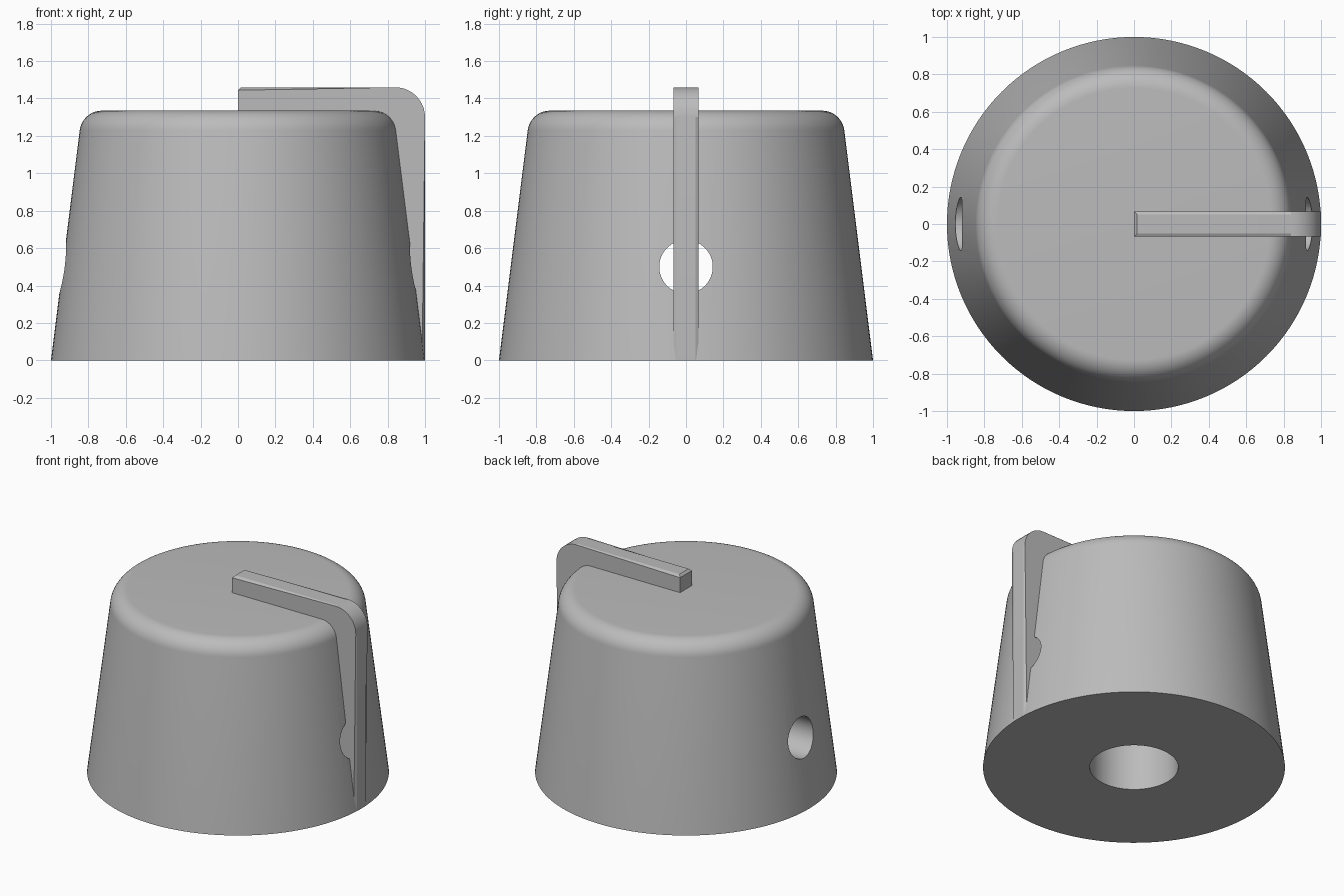
import bpy, bmesh
from math import sin, cos, pi, atan

if "Cube" in bpy.data.objects:
    bpy.data.objects.remove(bpy.data.objects["Cube"], do_unlink=True)

grey = bpy.data.materials.new("plain grey")
grey.use_nodes = True
COLOUR = (0.5, 0.5, 0.5, 1)
grey.diffuse_color = COLOUR
grey.node_tree.nodes["Principled BSDF"].inputs["Base Color"].default_value = COLOUR


def make_object(name, bm):
    bmesh.ops.recalc_face_normals(bm, faces=bm.faces)
    mesh = bpy.data.meshes.new(name)
    bm.to_mesh(mesh)
    bm.free()
    mesh.materials.append(grey)
    obj = bpy.data.objects.new(name, mesh)
    bpy.context.collection.objects.link(obj)
    return obj


def activate(obj):
    bpy.ops.object.select_all(action='DESELECT')
    obj.select_set(True)
    bpy.context.view_layer.objects.active = obj


def lathe(name, profile, steps=128):
    bm = bmesh.new()
    verts = [bm.verts.new((r, 0, z)) for r, z in profile]
    edges = [bm.edges.new(pair) for pair in zip(verts, verts[1:])]
    bmesh.ops.spin(bm, geom=verts + edges, axis=(0, 0, 1), cent=(0, 0, 0),
                   angle=2 * pi, steps=steps)
    bmesh.ops.remove_doubles(bm, verts=bm.verts, dist=1e-4)
    return make_object(name, bm)


def cut(target, cutter):
    mod = target.modifiers.new("cut", 'BOOLEAN')
    mod.operation = 'DIFFERENCE'
    mod.solver = 'EXACT'
    mod.object = cutter
    activate(target)
    bpy.ops.object.modifier_apply(modifier=mod.name)
    bpy.data.objects.remove(cutter, do_unlink=True)


# Tapered knob body with a rounded top rim
HEIGHT, TAPER, FILLET = 1.335, 0.125, 0.12
draft = atan(TAPER)
cz = HEIGHT - FILLET
cx = 1 - TAPER * cz - FILLET / cos(draft)
rim = [draft + (pi / 2 - draft) * i / 12 for i in range(13)]
profile = [(0, 0), (1, 0)]
profile += [(cx + FILLET * cos(a), cz + FILLET * sin(a)) for a in rim]
body = lathe("knob_body", profile + [(0, HEIGHT)])

# Shaft bore from below, and a set screw hole right across
cut(body, lathe("bore_cutter", [(0, -0.2), (0.293, -0.2), (0.293, 1), (0, 1)], 96))
screw = lathe("screw_hole_cutter", [(0, -1.2), (0.143, -1.2), (0.143, 1.2), (0, 1.2)], 64)
screw.rotation_euler.y = pi / 2
screw.location.z = 0.5
cut(body, screw)
activate(body)
bpy.ops.object.shade_smooth_by_angle(angle=0.5)

# Pointer rib over the top and down the side, with chamfered outer edges
TOP, BEND, HALF = 1.46, 0.16, 0.068
outer = [(0, TOP)]
outer += [(1 - BEND + BEND * sin(a), TOP - BEND + BEND * cos(a))
          for a in (pi / 2 * i / 10 for i in range(11))]
outer += [(1, 0)]
inner = [(0.97, 0), (0.82, 0.15), (0.75, 1.2), (0.7, 1.3), (0, 1.3)]
bm = bmesh.new()
sides = [[bm.verts.new((x, y, z)) for x, z in outer + inner] for y in (-HALF, HALF)]
for side in sides:
    bm.faces.new(side)
count = len(sides[0])
for i in range(count):
    j = (i + 1) % count
    bm.faces.new((sides[0][i], sides[0][j], sides[1][j], sides[1][i]))
chamfer = [bm.edges.get(pair) for side in sides
           for pair in zip(side[:len(outer)], side[1:len(outer)])]
chamfer.append(bm.edges.get((sides[0][0], sides[1][0])))
bmesh.ops.bevel(bm, geom=chamfer, offset=0.016, segments=1, affect='EDGES')
rib = make_object("pointer_rib", bm)
activate(rib)
bpy.ops.object.shade_smooth_by_angle(angle=0.4)
